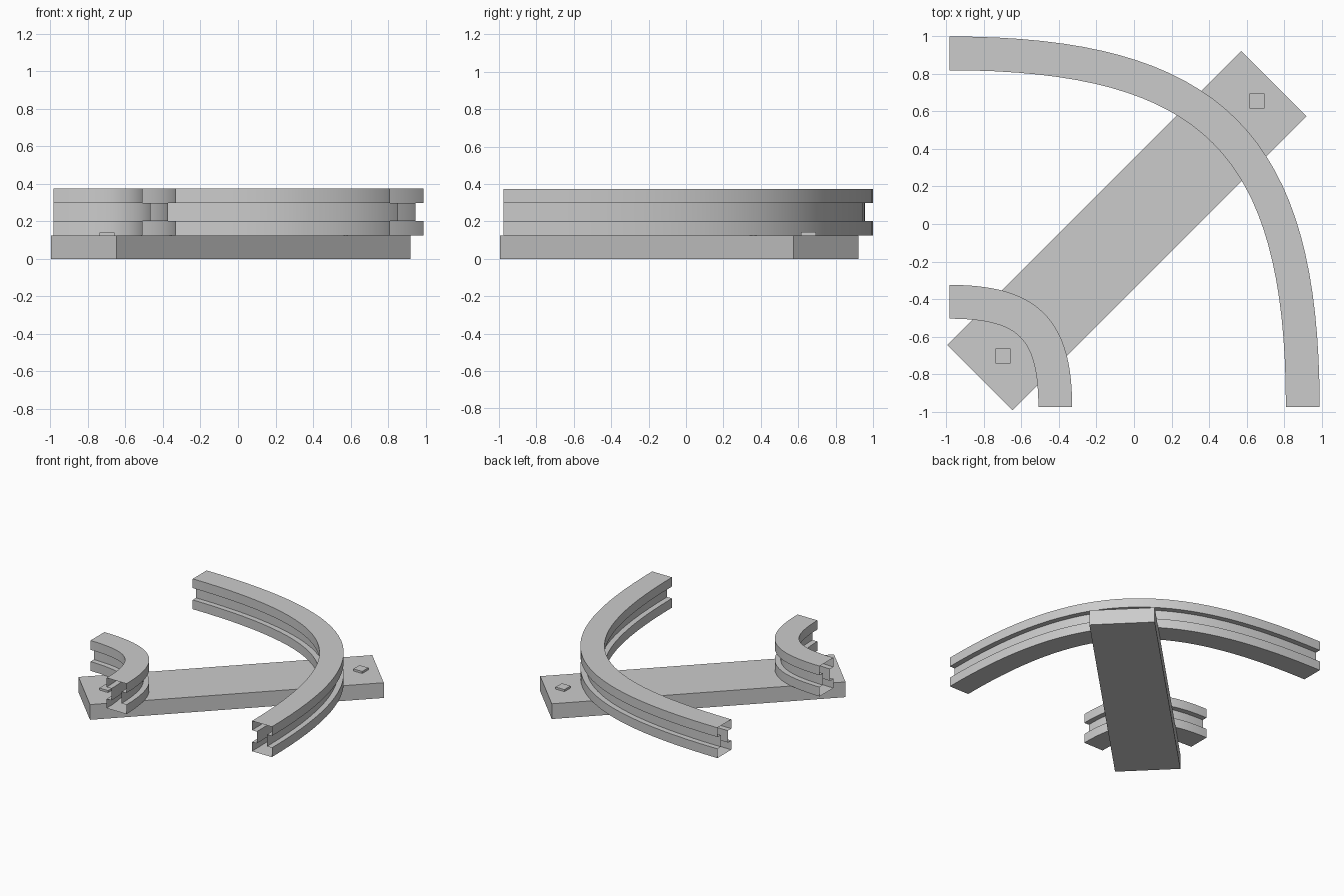
import bpy, bmesh
from math import pi
from mathutils import Vector, Matrix

if "Cube" in bpy.data.objects:
    bpy.data.objects.remove(bpy.data.objects["Cube"])


def finish(bm, name):
    bmesh.ops.recalc_face_normals(bm, faces=bm.faces)
    me = bpy.data.meshes.new(name)
    bm.to_mesh(me)
    bm.free()
    ob = bpy.data.objects.new(name, me)
    bpy.context.collection.objects.link(ob)
    return ob


def box(name, centre, size, turn=0):
    bm = bmesh.new()
    m = Matrix.Translation(centre) @ Matrix.Rotation(turn, 4, 'Z') @ Matrix.Diagonal((*size, 1))
    bmesh.ops.create_cube(bm, size=1, matrix=m)
    return finish(bm, name)


# I-beam cross-section: (sideways offset, height)
F, W = 0.09, 0.046
Z0, Z1, Z2, Z3 = 0.125, 0.201, 0.298, 0.374
right = [(F, Z0), (F, Z1), (W, Z1), (W, Z2), (F, Z2), (F, Z3)]
SECTION = right + [(-s, z) for s, z in reversed(right)]


# Open-ended I-beam swept along a quarter bend
def curved_beam(name, start, end, steps=32, k=0.745):
    p0, p3 = Vector(start), Vector(end)
    corner = Vector((p3.x, p0.y))
    p1, p2 = p0.lerp(corner, k), p3.lerp(corner, k)
    bm = bmesh.new()
    rings = []
    for i in range(steps + 1):
        t = i / steps
        u = 1 - t
        p = p0 * u**3 + p1 * 3*u*u*t + p2 * 3*u*t*t + p3 * t**3
        d = ((p1 - p0) * u*u + (p2 - p1) * 2*u*t + (p3 - p2) * t*t).normalized()
        n = Vector((-d.y, d.x))
        rings.append([bm.verts.new((*(p + n * s), z)) for s, z in SECTION])
    c = len(SECTION)
    for a, b in zip(rings, rings[1:]):
        for j in range(c):
            bm.faces.new((a[j], a[(j + 1) % c], b[(j + 1) % c], b[j]))
    ob = finish(bm, name)
    bpy.ops.object.select_all(action='DESELECT')
    ob.select_set(True)
    bpy.context.view_layer.objects.active = ob
    bpy.ops.object.shade_smooth_by_angle()
    return ob


# Diagonal plank
box("plank", (-0.038, -0.035, 0.0625), (2.218, 0.493, 0.125), pi / 4)

# Small square pegs on the plank ends
for i, (x, y) in enumerate([(-0.698, -0.704), (0.657, 0.655)]):
    box(f"peg_{i + 1}", (x, y, 0.13), (0.08, 0.08, 0.024))

# Outer and inner bent beams
curved_beam("outer_rail", (-0.985, 0.91), (0.90, -0.975))
curved_beam("inner_rail", (-0.985, -0.415), (-0.42, -0.975))
